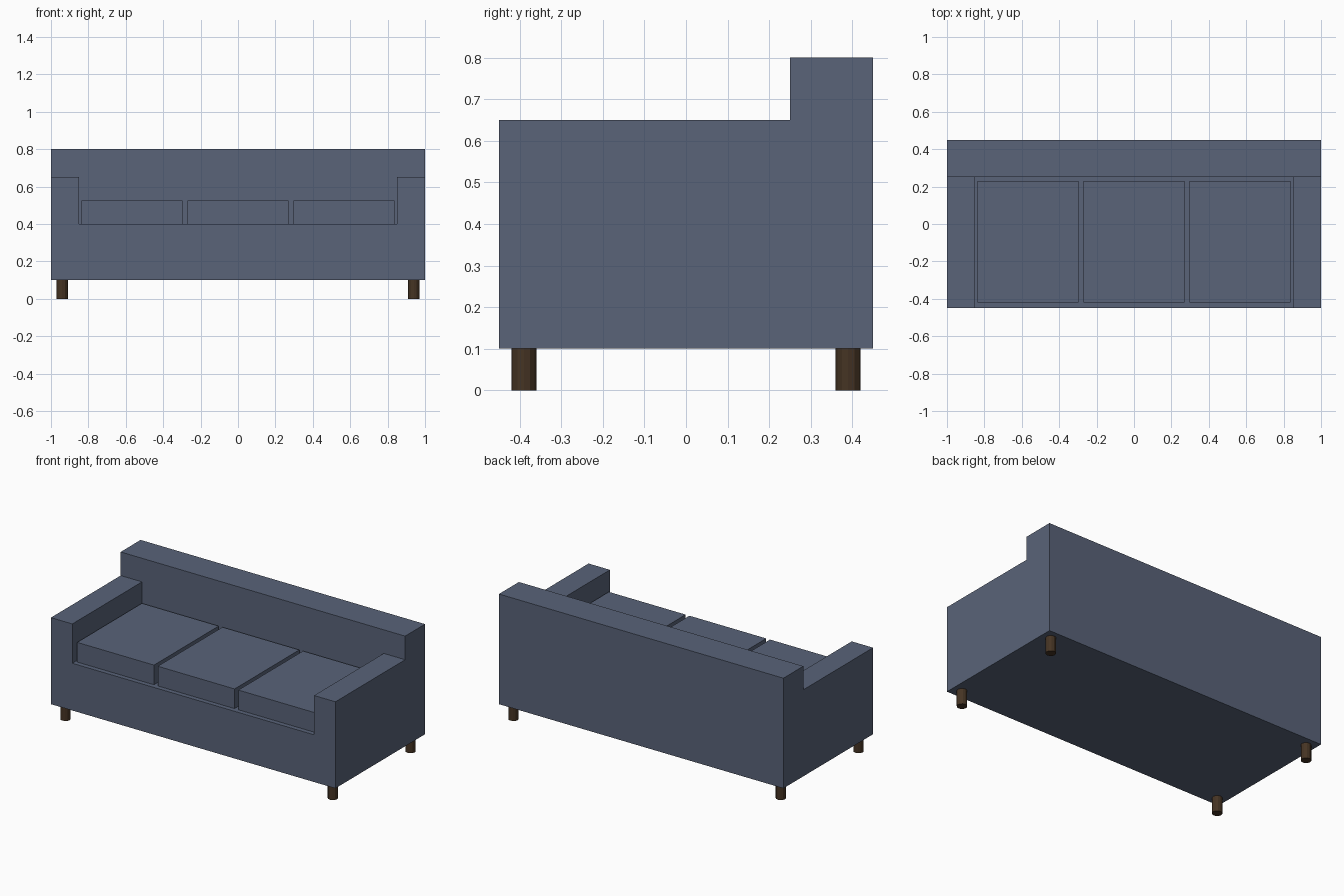
import bpy

default_cube = bpy.data.objects.get("Cube")
if default_cube:
    bpy.data.objects.remove(default_cube, do_unlink=True)


def make_material(name, rgb):
    mat = bpy.data.materials.new(name)
    mat.use_nodes = True
    color = (*rgb, 1.0)
    mat.diffuse_color = color
    bsdf = next(n for n in mat.node_tree.nodes if n.type == "BSDF_PRINCIPLED")
    bsdf.inputs["Base Color"].default_value = color
    return mat


fabric = make_material("slate blue fabric", (0.10, 0.125, 0.19))
wood = make_material("dark brown wood", (0.06, 0.034, 0.017))


def box(name, x, y, z, mat):
    """Box spanning the given (min, max) range on each axis."""
    spans = (x, y, z)
    bpy.ops.mesh.primitive_cube_add(size=1, location=[(a + b) / 2 for a, b in spans])
    obj = bpy.context.object
    obj.name = name
    obj.scale = [b - a for a, b in spans]
    bpy.ops.object.transform_apply(location=False, rotation=False, scale=True)
    obj.data.materials.append(mat)
    return obj


# Main dimensions
half_width, half_depth = 1.0, 0.45
leg_height, seat_height, arm_height, back_height = 0.10, 0.40, 0.65, 0.80
arm_inner, back_front = 0.85, 0.25

# Base and backrest
box("seat_base", (-half_width, half_width), (-half_depth, back_front),
    (leg_height, seat_height), fabric)
box("backrest", (-half_width, half_width), (back_front, half_depth),
    (leg_height, back_height), fabric)

# Armrests
for side, sx in (("left", 1), ("right", -1)):
    x_span = sorted((sx * arm_inner, sx * half_width))
    box(f"{side}_armrest", x_span, (-half_depth, back_front),
        (seat_height, arm_height), fabric)

# Three seat cushions with narrow gaps
pitch = 2 * arm_inner / 3
for i, label in enumerate(("right", "middle", "left")):
    cx = (i - 1) * pitch
    box(f"{label}_seat_cushion", (cx - 0.27, cx + 0.27), (-0.42, 0.23),
        (seat_height, 0.525), fabric)

# Round legs at the corners
for side, sx in (("left", 1), ("right", -1)):
    for end, sy in (("front", -1), ("back", 1)):
        bpy.ops.mesh.primitive_cylinder_add(
            vertices=12, radius=0.03, depth=leg_height,
            location=(sx * 0.94, sy * 0.39, leg_height / 2))
        leg = bpy.context.object
        leg.name = f"{end}_{side}_leg"
        leg.data.materials.append(wood)
